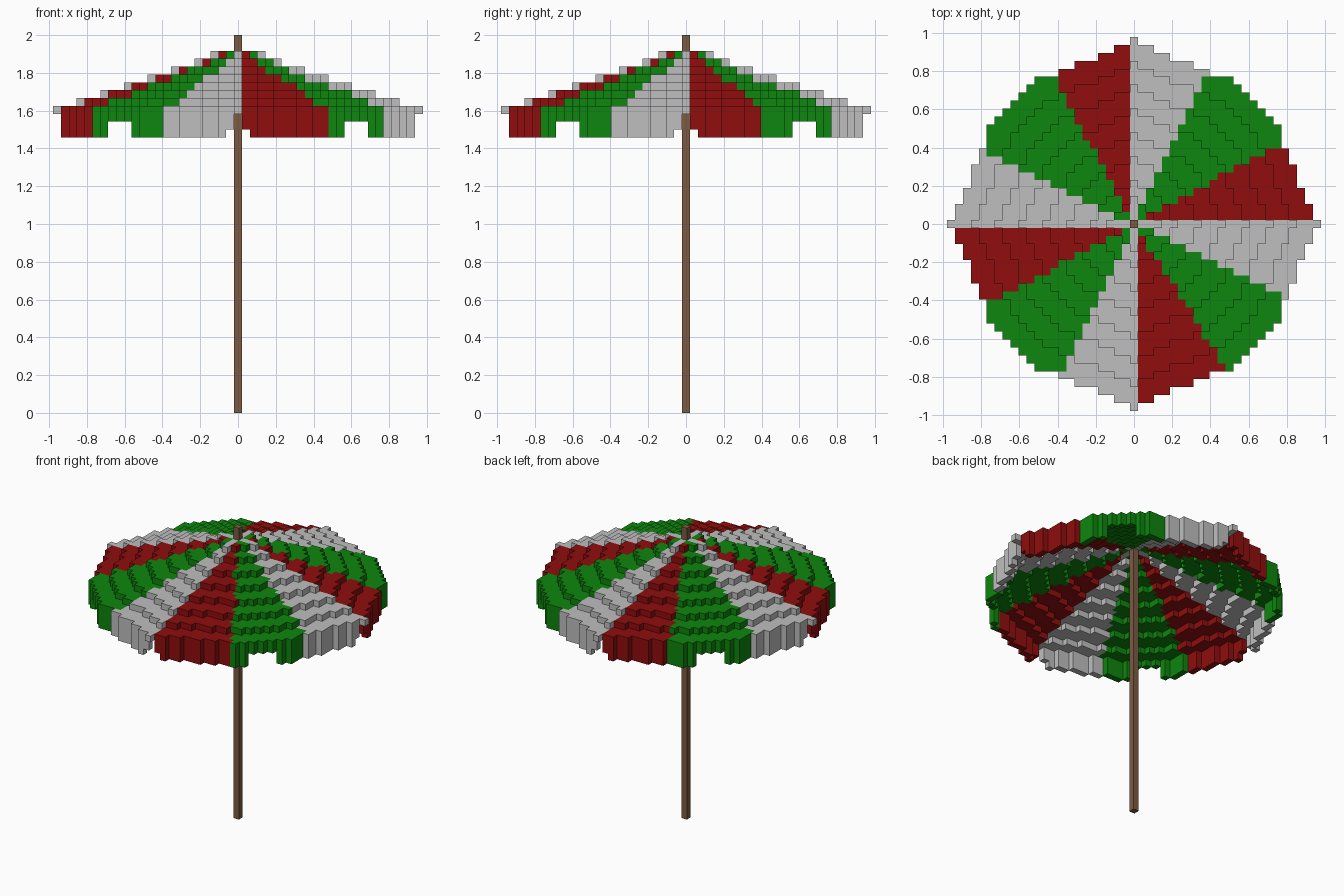
import bpy
import bmesh
from mathutils import Vector

old = bpy.data.objects.get("Cube")
if old:
    bpy.data.objects.remove(old, do_unlink=True)

U = 2 / 48                                  # block size
RADII = [3, 5, 8, 11, 14, 17, 20, 23]       # canopy tiers, top to bottom
TOP = 45                                    # block row of the highest tier
RIM = TOP - len(RADII) + 1


def material(name, rgb):
    m = bpy.data.materials.new(name)
    m.use_nodes = True
    m.diffuse_color = (*rgb, 1)
    m.node_tree.nodes["Principled BSDF"].inputs["Base Color"].default_value = (*rgb, 1)
    return m


WHITE, RED, GREEN = range(3)
cloth = [material("off_white", (0.52, 0.52, 0.52)),
         material("dark_red", (0.28, 0.004, 0.004)),
         material("green", (0.004, 0.24, 0.004))]
wood = material("brown_wood", (0.2, 0.105, 0.055))


def span(x, y):
    """Distance from the pole, measured in the canopy's many-sided outline."""
    b, a = sorted((abs(x), abs(y)))
    return max(a + 0.414 * b, (a + b) * 23 / 30)


def stripe(x, y):
    """Pinwheel colour: white and red meet on each axis, green between."""
    b, a = sorted((abs(x), abs(y)))
    if b == 0:
        return WHITE
    # red lies counter-clockwise of each axis
    red = (x * y > 0) == (abs(x) > abs(y))
    limit = 0.48
    if red:
        limit = 0.64 if y < 0 < x else 0.55
    if b > limit * a:
        return GREEN
    return RED if red else WHITE


def hem(x, y):
    """Lowest block row of the hanging edge, scalloped at the ribs."""
    b, a = sorted((abs(x), abs(y)))
    if b == 0:
        return RIM
    if b == 1:
        return RIM - 2
    return RIM - 1 if a - b <= 2 else RIM - 3


SIDES = [Vector(s) for s in ((1, 0, 0), (-1, 0, 0), (0, 1, 0),
                             (0, -1, 0), (0, 0, 1), (0, 0, -1))]


def build_blocks(name, blocks, mats):
    """Join blocks into one mesh, keeping only exposed faces."""
    bm = bmesh.new()
    corners = {}

    def corner(p):
        key = tuple(round(c * 2) for c in p)
        if key not in corners:
            corners[key] = bm.verts.new(p * U)
        return corners[key]

    for cell, colour in blocks.items():
        centre = Vector(cell) + Vector((0, 0, 0.5))
        for n in SIDES:
            if tuple(int(c + k) for c, k in zip(cell, n)) in blocks:
                continue
            u = Vector((n.y, n.z, n.x)) / 2
            v = n.cross(u)
            mid = centre + n / 2
            f = bm.faces.new([corner(mid + u * s + v * t)
                              for s, t in ((-1, -1), (1, -1), (1, 1), (-1, 1))])
            f.material_index = colour
    mesh = bpy.data.meshes.new(name)
    bm.to_mesh(mesh)
    bm.free()
    for m in mats:
        mesh.materials.append(m)
    ob = bpy.data.objects.new(name, mesh)
    bpy.context.collection.objects.link(ob)
    return ob


# Canopy: stepped roof, then the hanging edge on its outline
R = RADII[-1]
canopy = {}
for x in range(-R, R + 1):
    for y in range(-R, R + 1):
        if (x, y) == (0, 0) or span(x, y) > R:
            continue
        tier = next(i for i, r in enumerate(RADII) if span(x, y) <= r)
        canopy[x, y, TOP - tier] = stripe(x, y)
        if any(span(x + n.x, y + n.y) > R for n in SIDES[:4]):
            for z in range(hem(x, y), RIM):
                canopy[x, y, z] = stripe(x, y)
build_blocks("canopy", canopy, cloth)

# Pole
bpy.ops.mesh.primitive_cube_add(size=1, location=(0, 0, 1))
pole = bpy.context.object
pole.name = "pole"
pole.scale = (U, U, 2)
pole.data.materials.append(wood)
